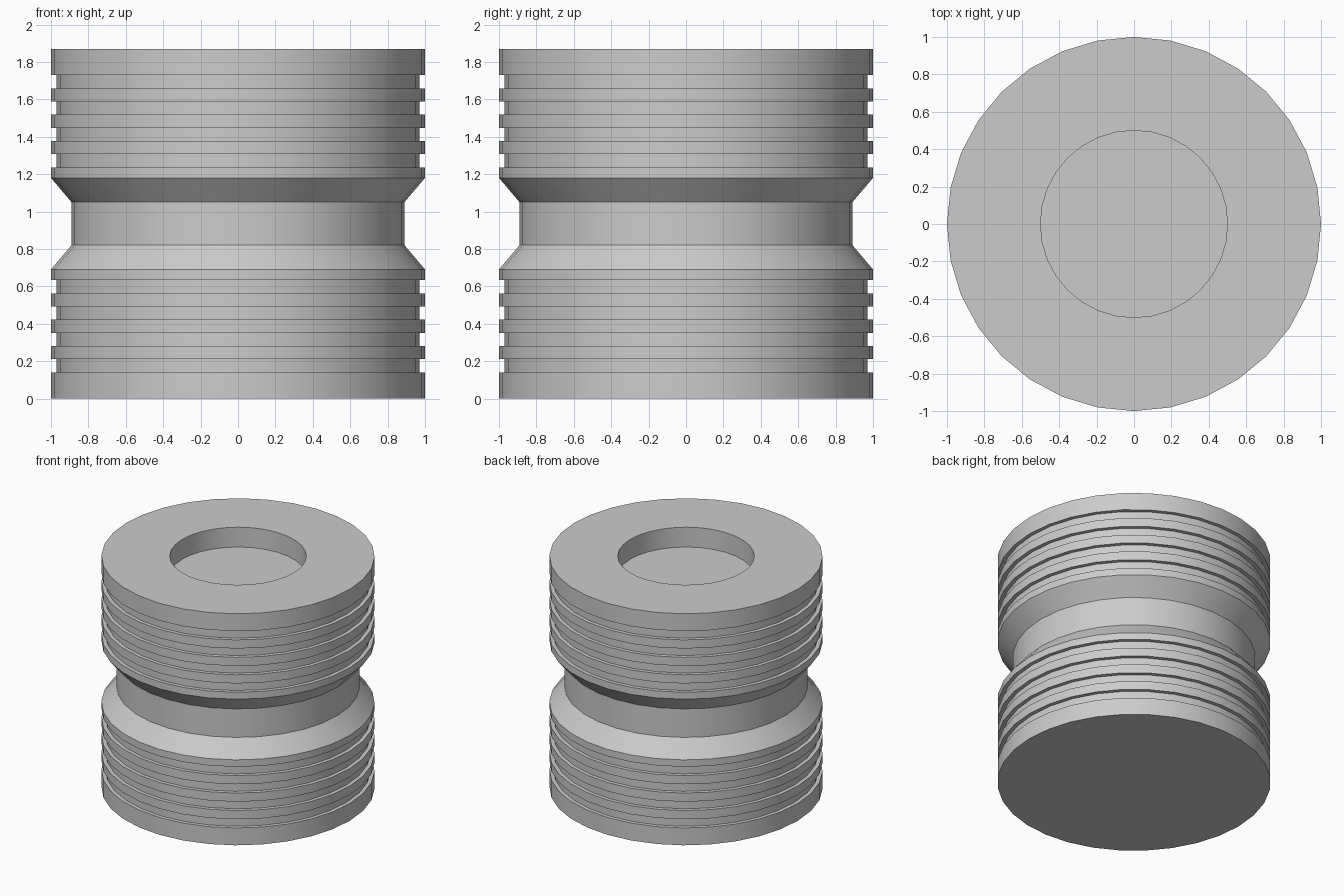
import bpy, bmesh, math

if "Cube" in bpy.data.objects:
    bpy.data.objects.remove(bpy.data.objects["Cube"])

HEIGHT, SIDES = 1.87, 32

# Lower half of the outer profile (radius, z): base band, four grooves, waist bevel
half = [(1.0, 0.0)]
for i in range(4):
    z = 0.14 + i * 0.141
    half += [(1.0, z), (0.97, z), (0.97, z + 0.071), (1.0, z + 0.071)]
half += [(1.0, 0.69), (0.89, 0.82)]

# Mirror to the upper half, then step down into the round recess
profile = half + [(r, HEIGHT - z) for r, z in reversed(half)]
profile += [(0.5, HEIGHT), (0.5, HEIGHT - 0.16)]

# Turn the profile into rings and bridge them
bm = bmesh.new()
rings = []
for r, z in profile:
    rings.append([bm.verts.new((r * math.cos(math.tau * k / SIDES),
                                r * math.sin(math.tau * k / SIDES), z))
                  for k in range(SIDES)])
for a, b in zip(rings, rings[1:]):
    for k in range(SIDES):
        n = (k + 1) % SIDES
        bm.faces.new((a[k], a[n], b[n], b[k]))

# Closed underside and recess floor
bm.faces.new(rings[0][::-1])
bm.faces.new(rings[-1])
bmesh.ops.recalc_face_normals(bm, faces=bm.faces)

mesh = bpy.data.meshes.new("grooved_spool")
bm.to_mesh(mesh)
bm.free()
spool = bpy.data.objects.new("grooved_spool", mesh)
bpy.context.collection.objects.link(spool)
bpy.context.view_layer.objects.active = spool
spool.select_set(True)
bpy.ops.object.shade_smooth_by_angle(angle=math.radians(30))
